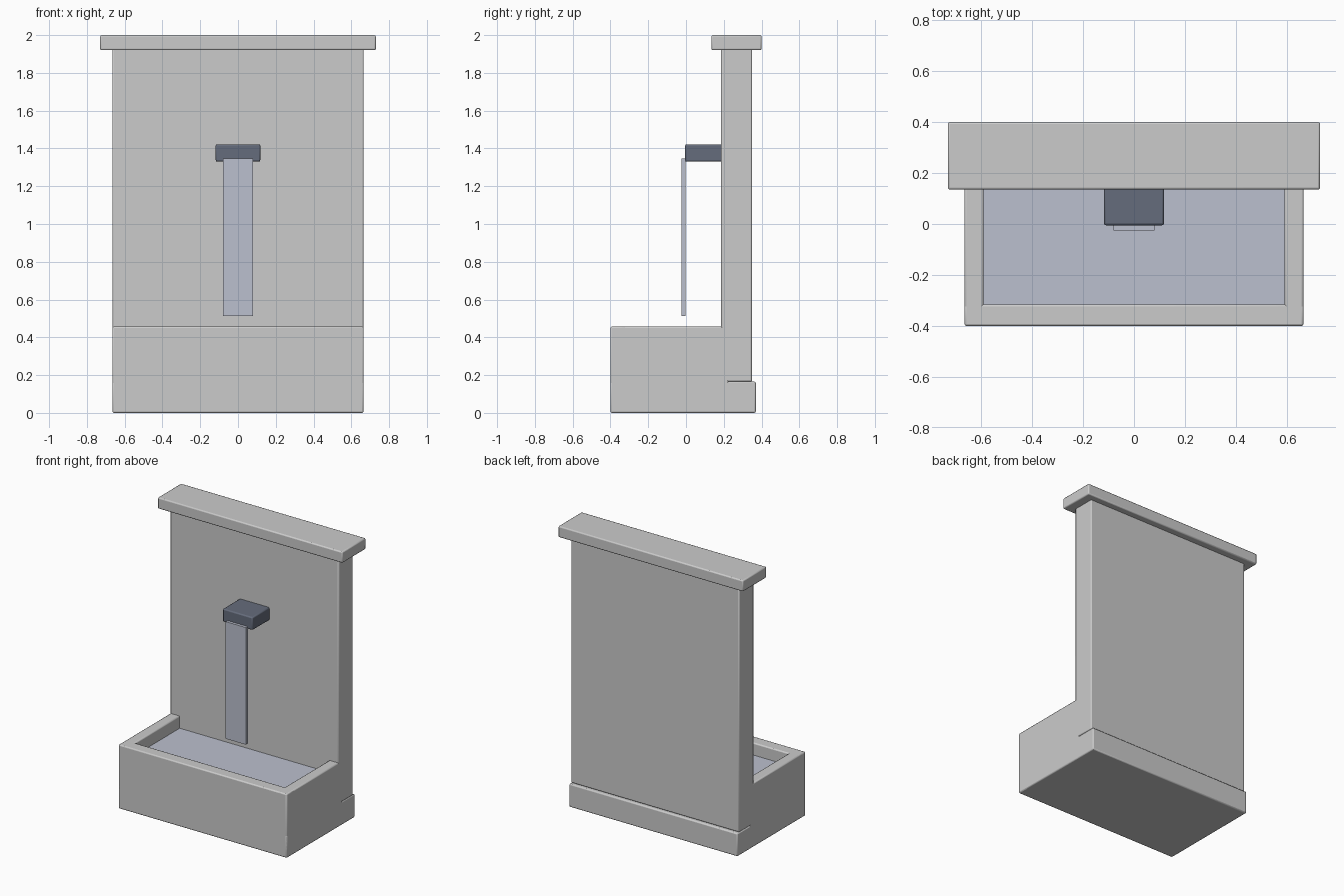
import bpy

if "Cube" in bpy.data.objects:
    bpy.data.objects.remove(bpy.data.objects["Cube"])


def material(name, color):
    m = bpy.data.materials.new(name)
    m.diffuse_color = (*color, 1)
    m.use_nodes = True
    m.node_tree.nodes["Principled BSDF"].inputs["Base Color"].default_value = m.diffuse_color
    return m


def box(name, x, y, z, bevel=0.008, mat=None):
    """Box spanning the given (min, max) ranges, with softened edges."""
    bpy.ops.mesh.primitive_cube_add(size=1)
    ob = bpy.context.object
    ob.name = name
    for v in ob.data.vertices:
        v.co = [(r[0] + r[1]) / 2 + c * (r[1] - r[0]) for c, r in zip(v.co, (x, y, z))]
    if bevel:
        mod = ob.modifiers.new("soft_edges", 'BEVEL')
        mod.width = bevel
        mod.segments = 2
        bpy.ops.object.shade_smooth_by_angle()
    if mat:
        ob.data.materials.append(mat)
    return ob


water_mat = material("water", (0.50, 0.53, 0.62))
spout_mat = material("dark_metal", (0.13, 0.15, 0.20))

W = 0.665   # half width of wall and basin
IN = 0.59   # half width of basin opening

# Back wall with coping
box("back_wall", (-W, W), (0.185, 0.35), (0.165, 1.94))
box("coping", (-0.73, 0.73), (0.135, 0.40), (1.92, 2.0))

# Basin: floor slab, front and two sides
box("basin_floor", (-W, W), (-0.40, 0.37), (0, 0.165))
box("basin_front", (-W, W), (-0.40, -0.315), (0, 0.457))
for side, name in ((-1, "left"), (1, "right")):
    box("basin_side_" + name, sorted((side * IN, side * W)), (-0.40, 0.225), (0, 0.457))

# Water surface, spout and falling sheet
box("water", (-IN - 0.01, IN + 0.01), (-0.325, 0.195), (0.15, 0.37), 0, water_mat)
box("spout", (-0.118, 0.118), (-0.005, 0.20), (1.33, 1.422), 0.008, spout_mat)
box("water_stream", (-0.08, 0.08), (-0.025, -0.003), (0.512, 1.348), 0, water_mat)
